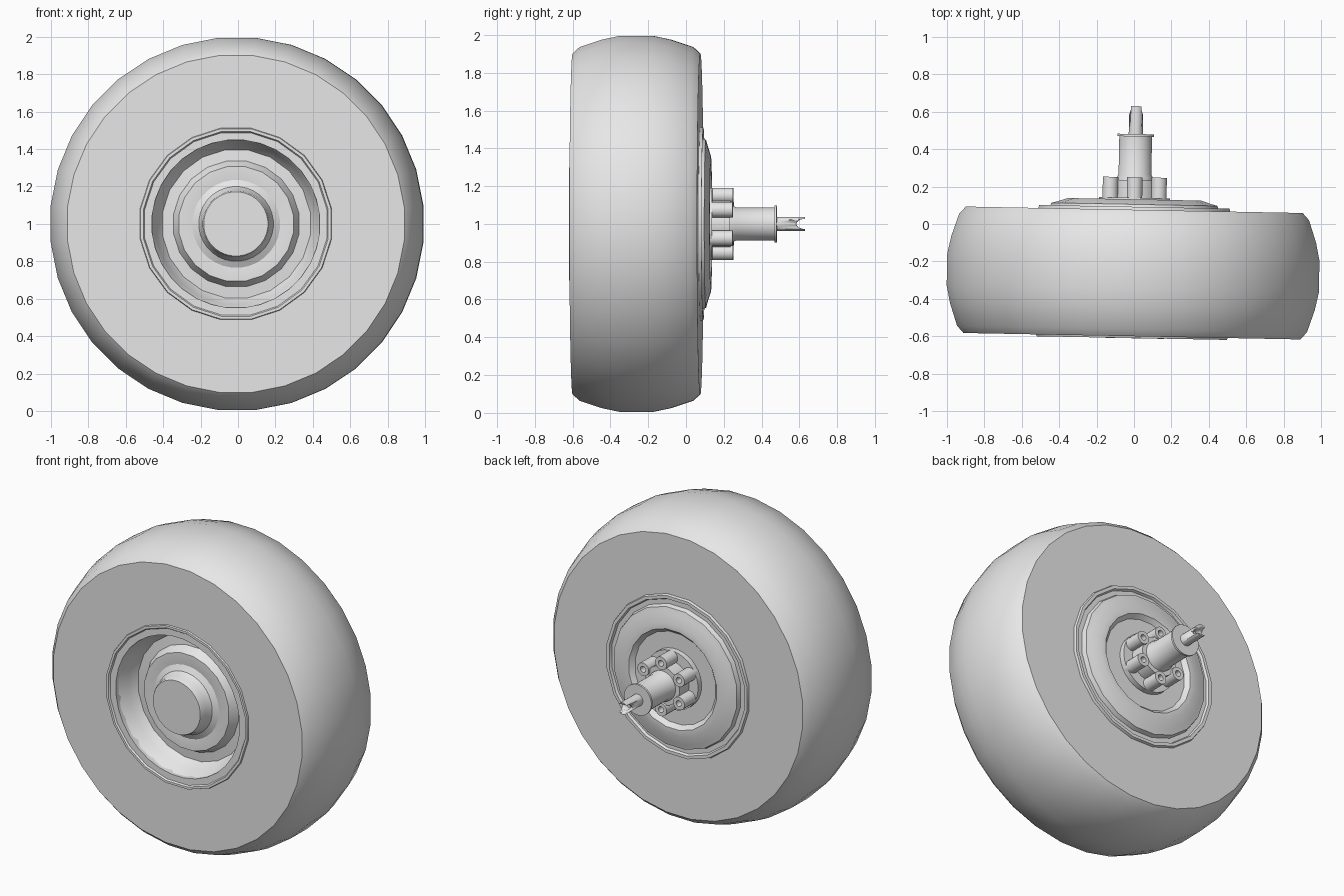
import bpy, bmesh, math
from mathutils import Matrix, Vector

if "Cube" in bpy.data.objects:
    bpy.data.objects.remove(bpy.data.objects["Cube"])

# One plain grey for the whole model
grey = bpy.data.materials.new("light grey")
grey.diffuse_color = (0.8, 0.8, 0.8, 1)
grey.use_nodes = True
grey.node_tree.nodes["Principled BSDF"].inputs["Base Color"].default_value = grey.diffuse_color

# The whole assembly is turned very slightly about the vertical
PLACE = Matrix.Rotation(math.radians(-1.1), 4, 'Z') @ Matrix.Translation((0, 0, 1))


def finish(bm, name, angle=30):
    bmesh.ops.recalc_face_normals(bm, faces=bm.faces)
    bm.transform(PLACE)
    me = bpy.data.meshes.new(name)
    bm.to_mesh(me)
    bm.free()
    me.materials.append(grey)
    ob = bpy.data.objects.new(name, me)
    bpy.context.collection.objects.link(ob)
    bpy.ops.object.select_all(action='DESELECT')
    ob.select_set(True)
    bpy.context.view_layer.objects.active = ob
    bpy.ops.object.shade_smooth_by_angle(angle=math.radians(angle))
    return ob


def lathe(bm, profile, sides, cx=0, cz=0, closed=False):
    """Turn (radius, y) points around the y axis; radius 0 makes a pole."""
    rings = []
    for r, y in profile:
        if r == 0:
            rings.append([bm.verts.new((cx, y, cz))] * sides)
        else:
            rings.append([bm.verts.new((cx + r * math.cos(a), y, cz + r * math.sin(a)))
                          for a in (2 * math.pi * (i + 0.5) / sides for i in range(sides))])
    pairs = list(zip(rings, rings[1:]))
    if closed:
        pairs.append((rings[-1], rings[0]))
    for p, q in pairs:
        for i in range(sides):
            j = (i + 1) % sides
            vs = []
            for v in (p[i], p[j], q[j], q[i]):
                if v not in vs:
                    vs.append(v)
            bm.faces.new(vs)


# Tyre: rounded tread with flat side walls
MID = -0.262
half = [(0.45, 0.338), (0.905, 0.338), (0.94, 0.30), (0.98, 0.18), (1.0, 0.085)]
bm = bmesh.new()
lathe(bm, [(r, MID - y) for r, y in half] + [(r, MID + y) for r, y in reversed(half)],
      32, closed=True)
finish(bm, "tyre")

# Rim: dished front with a raised centre, stamped back plate
front = [(0.18, -0.45), (0.18, -0.50), (0.22, -0.512), (0.31, -0.512), (0.34, -0.455),
         (0.40, -0.45), (0.435, -0.50), (0.452, -0.575), (0.465, -0.59),
         (0.49, -0.595), (0.50, -0.61), (0.515, -0.61), (0.522, -0.59)]
back = [(0.522, 0.07), (0.515, 0.092), (0.495, 0.092), (0.485, 0.07), (0.46, 0.07),
        (0.45, 0.105), (0.42, 0.113), (0.36, 0.132), (0.32, 0.132), (0.295, 0.105),
        (0.20, 0.105), (0, 0.105)]
bm = bmesh.new()
lathe(bm, [(0, -0.45)] + front + back, 20)
finish(bm, "rim", 35)

# Hub cap with a flared foot
bm = bmesh.new()
lathe(bm, [(0, -0.611), (0.172, -0.611), (0.178, -0.60), (0.183, -0.565), (0.20, -0.53),
           (0.235, -0.512), (0.235, -0.47), (0, -0.47)], 32)
finish(bm, "hub_cap")

# Hub core and ring of six drilled lugs
bm = bmesh.new()
lathe(bm, [(0, 0.09), (0.19, 0.09), (0.19, 0.14), (0.125, 0.14), (0.125, 0.235), (0, 0.235)], 32)
finish(bm, "hub_core")
bm = bmesh.new()
for k in range(6):
    a = math.pi / 2 + k * math.pi / 3
    lathe(bm, [(0, 0.12), (0.042, 0.12), (0.042, 0.25), (0.019, 0.25), (0.019, 0.16), (0, 0.16)],
          16, 0.15 * math.cos(a), 0.15 * math.sin(a))
finish(bm, "hub_lugs")

# Axle housing with an end collar
bm = bmesh.new()
lathe(bm, [(0, 0.13), (0.096, 0.13), (0.096, 0.25), (0.088, 0.265), (0.088, 0.468),
           (0.099, 0.468), (0.099, 0.481), (0, 0.481)], 32)
finish(bm, "axle_housing")

# Drive shaft: tube whose end is notched from side to side
bm = bmesh.new()
lathe(bm, [(0, 0.46), (0.038, 0.46), (0.038, 0.63), (0.022, 0.63), (0.022, 0.56), (0, 0.56)], 20)
shaft = finish(bm, "drive_shaft")
bm = bmesh.new()
bmesh.ops.create_cone(bm, cap_ends=True, segments=20, radius1=0.027, radius2=0.027, depth=0.2,
                      matrix=Matrix.Translation((0, 0.632, 0)) @ Matrix.Rotation(math.pi / 2, 4, 'Y')
                      @ Matrix.Scale(1.8, 4, Vector((0, 1, 0))))
cutter = finish(bm, "notch_cutter")
cutter.hide_render = True
cutter.hide_viewport = True
cut = shaft.modifiers.new("notch", 'BOOLEAN')
cut.operation = 'DIFFERENCE'
cut.solver = 'EXACT'
cut.object = cutter
bpy.context.view_layer.objects.active = shaft
bpy.ops.object.modifier_apply(modifier=cut.name)
bpy.data.objects.remove(cutter)
